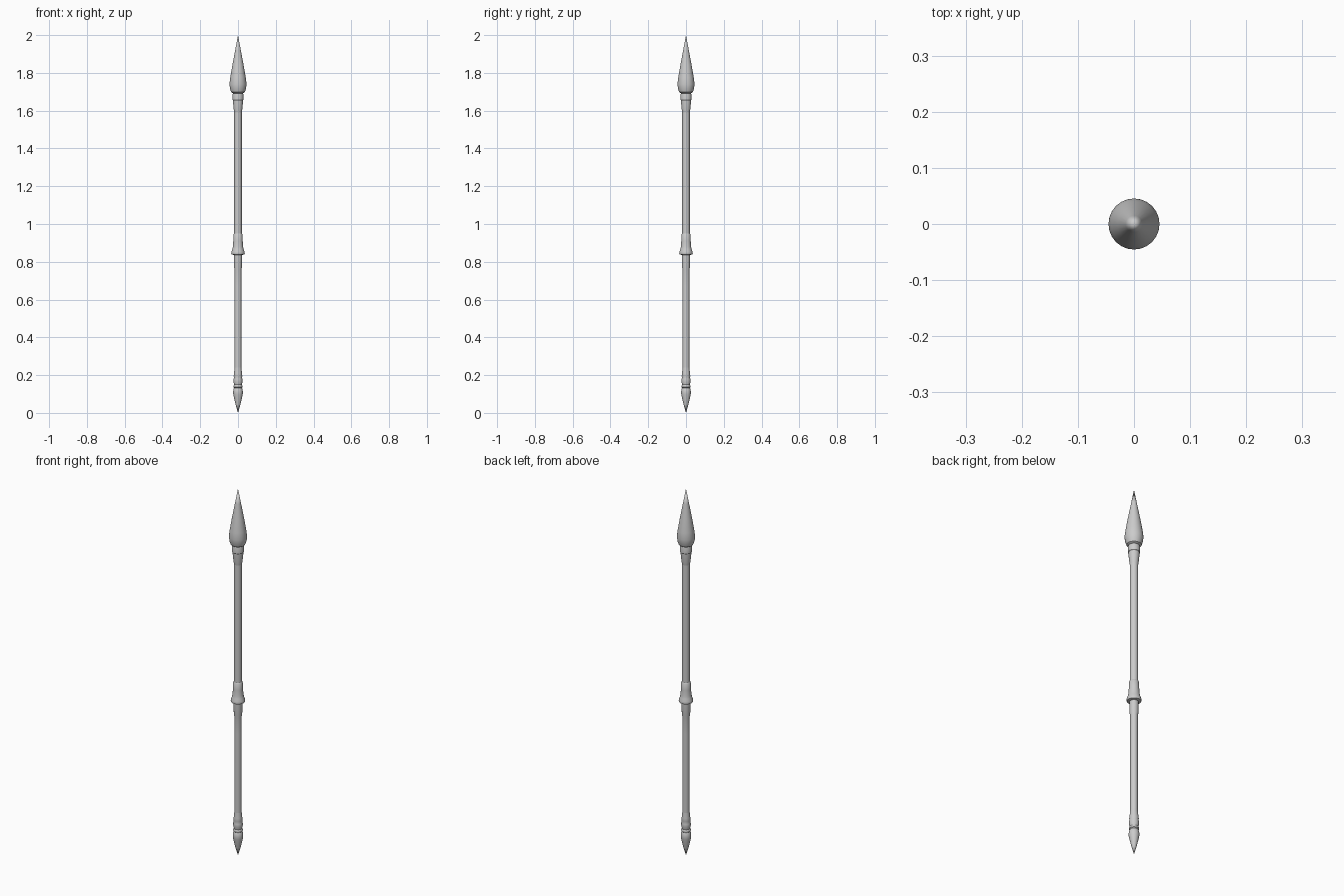
import bpy, bmesh, math

if "Cube" in bpy.data.objects:
    bpy.data.objects.remove(bpy.data.objects["Cube"])

SIDES = 24


def lathe(name, profile):
    """Revolve (radius, z) points, listed bottom to top, and cap open ends."""
    bm = bmesh.new()
    rings = []
    for r, z in profile:
        if r == 0:
            rings.append([bm.verts.new((0, 0, z))])
        else:
            rings.append([bm.verts.new((r * math.cos(2 * math.pi * i / SIDES),
                                        r * math.sin(2 * math.pi * i / SIDES), z))
                          for i in range(SIDES)])
    for low, high in zip(rings, rings[1:]):
        for i in range(SIDES):
            j = (i + 1) % SIDES
            if len(low) == 1:
                bm.faces.new((low[0], high[j], high[i]))
            elif len(high) == 1:
                bm.faces.new((low[i], low[j], high[0]))
            else:
                bm.faces.new((low[i], low[j], high[j], high[i]))
    if len(rings[0]) > 1:
        bm.faces.new(rings[0][::-1])
    if len(rings[-1]) > 1:
        bm.faces.new(rings[-1])
    mesh = bpy.data.meshes.new(name)
    bm.to_mesh(mesh)
    bm.free()
    obj = bpy.data.objects.new(name, mesh)
    bpy.context.collection.objects.link(obj)
    bpy.ops.object.select_all(action='DESELECT')
    obj.select_set(True)
    bpy.context.view_layer.objects.active = obj
    bpy.ops.object.shade_smooth_by_angle(angle=math.radians(35))
    return obj


# Pointed foot
lathe("foot_spike", [(0, 0), (0.013, 0.045), (0.025, 0.097), (0.026, 0.11),
                     (0.024, 0.125), (0.019, 0.135)])

# Rings above the foot
lathe("foot_ring", [(0.019, 0.132), (0.024, 0.137), (0.024, 0.143), (0.020, 0.15)])
lathe("foot_collar", [(0.020, 0.148), (0.024, 0.165), (0.0235, 0.18),
                      (0.021, 0.188), (0.023, 0.195), (0.021, 0.21), (0.018, 0.24)])

# Lower shaft, flaring slightly under the middle guard
lathe("lower_shaft", [(0.018, 0.15), (0.018, 0.67), (0.0185, 0.76),
                      (0.021, 0.775), (0.022, 0.845)])

# Middle guard
lathe("middle_guard", [(0.022, 0.836), (0.034, 0.839), (0.036, 0.845),
                       (0.035, 0.852), (0.030, 0.866), (0.027, 0.88),
                       (0.025, 0.91), (0.0235, 0.945), (0.020, 0.95)])

# Upper shaft
lathe("upper_shaft", [(0.020, 0.87), (0.020, 1.62)])

# Socket and rings below the head
lathe("head_socket", [(0.020, 1.59), (0.0225, 1.605), (0.027, 1.65), (0.027, 1.655)])
lathe("head_collar", [(0.024, 1.65), (0.029, 1.657), (0.029, 1.685),
                      (0.027, 1.692), (0.027, 1.70)])

# Spear head
lathe("spear_head", [(0.027, 1.692), (0.036, 1.698), (0.042, 1.715),
                     (0.0455, 1.74), (0.041, 1.775), (0.030, 1.84),
                     (0.015, 1.92), (0, 2.0)])
